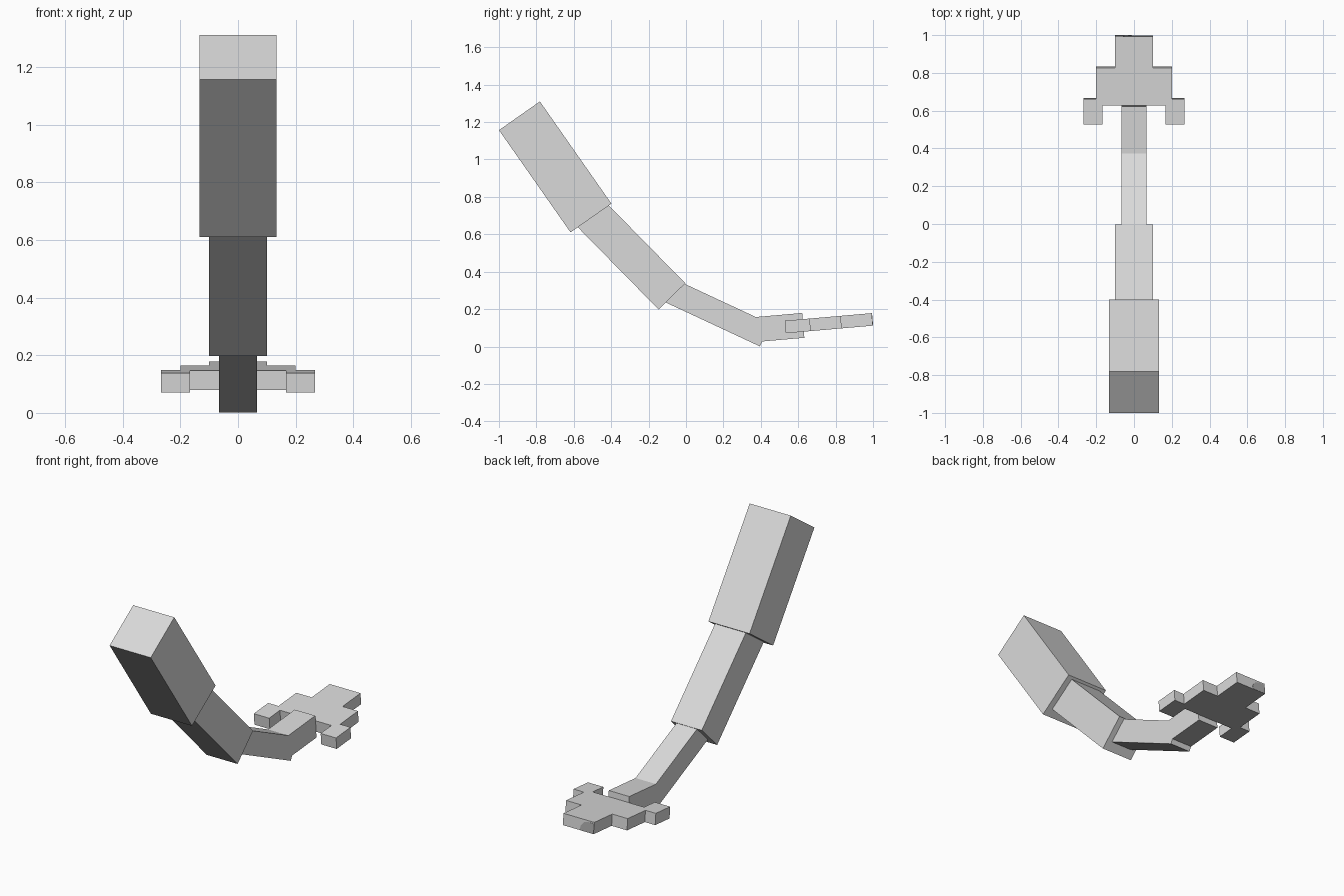
import bpy
import bmesh
from math import radians
from mathutils import Matrix, Vector

default_cube = bpy.data.objects.get("Cube")
if default_cube:
    bpy.data.objects.remove(default_cube, do_unlink=True)


def flat_material(name, value):
    mat = bpy.data.materials.new(name)
    mat.use_nodes = True
    colour = (value, value, value, 1)
    mat.diffuse_color = colour
    mat.node_tree.nodes["Principled BSDF"].inputs["Base Color"].default_value = colour
    return mat


light_grey = flat_material("light_grey", 0.7)
dark_grey = flat_material("dark_grey", 0.41)


def extruded_part(name, outline, thickness, end, pitch, materials):
    """Extrude an outline and tilt it about its rear end; the underside takes the last material."""
    bm = bmesh.new()
    base = bm.faces.new([bm.verts.new((x, y, -thickness / 2)) for x, y in outline])
    extruded = bmesh.ops.extrude_face_region(bm, geom=[base], use_keep_orig=True)
    top = [v for v in extruded["geom"] if isinstance(v, bmesh.types.BMVert)]
    bmesh.ops.translate(bm, verts=top, vec=(0, 0, thickness))
    bmesh.ops.recalc_face_normals(bm, faces=bm.faces)
    for face in bm.faces:
        if face.normal.z < -0.9:
            face.material_index = len(materials) - 1
    # Bake the slope and position into the mesh
    bm.transform(Matrix.Translation(Vector((0, *end))) @ Matrix.Rotation(radians(pitch), 4, "X"))
    mesh = bpy.data.meshes.new(name)
    bm.to_mesh(mesh)
    bm.free()
    for mat in materials:
        mesh.materials.append(mat)
    bpy.context.collection.objects.link(bpy.data.objects.new(name, mesh))


def mirrored(half):
    return half + [(-x, y) for x, y in reversed(half)]


def segment(name, width, length, end, pitch):
    outline = mirrored([(width / 2, 0), (width / 2, -length)])
    extruded_part(name, outline, width, end, pitch, [light_grey, dark_grey])


# Square tail segments with dark undersides, from the thick root to the thin tip
segment("tail_root", 0.267, 0.667, (-0.508, 0.687), -55)
segment("tail_middle", 0.2, 0.64, (-0.075, 0.268), -45.5)
segment("tail_rear", 0.133, 0.6, (0.423, 0.061), -25)
segment("tail_tip", 0.133, 0.267, (0.627, 0.113), 5)

# Flat stepped fin with two forward prongs and a dark underside
fin_end = (0.996, 0.145)
fin_half = [(0.1, 0), (0.1, -0.167), (0.2, -0.167), (0.2, -0.333), (0.267, -0.333),
            (0.267, -0.467), (0.167, -0.467), (0.167, -0.367)]
extruded_part("tail_fin", mirrored(fin_half), 0.067, fin_end, 5, [light_grey, dark_grey])

# Thin rounded dark patch on the right corner of the fin's rear edge
patch = [(-0.1, -0.033), (-0.01, -0.033), (-0.015, -0.005), (-0.035, 0.018),
         (-0.06, 0.026), (-0.1, 0.026)]
extruded_part("fin_patch", patch, 0.003, fin_end, 95, [dark_grey])
